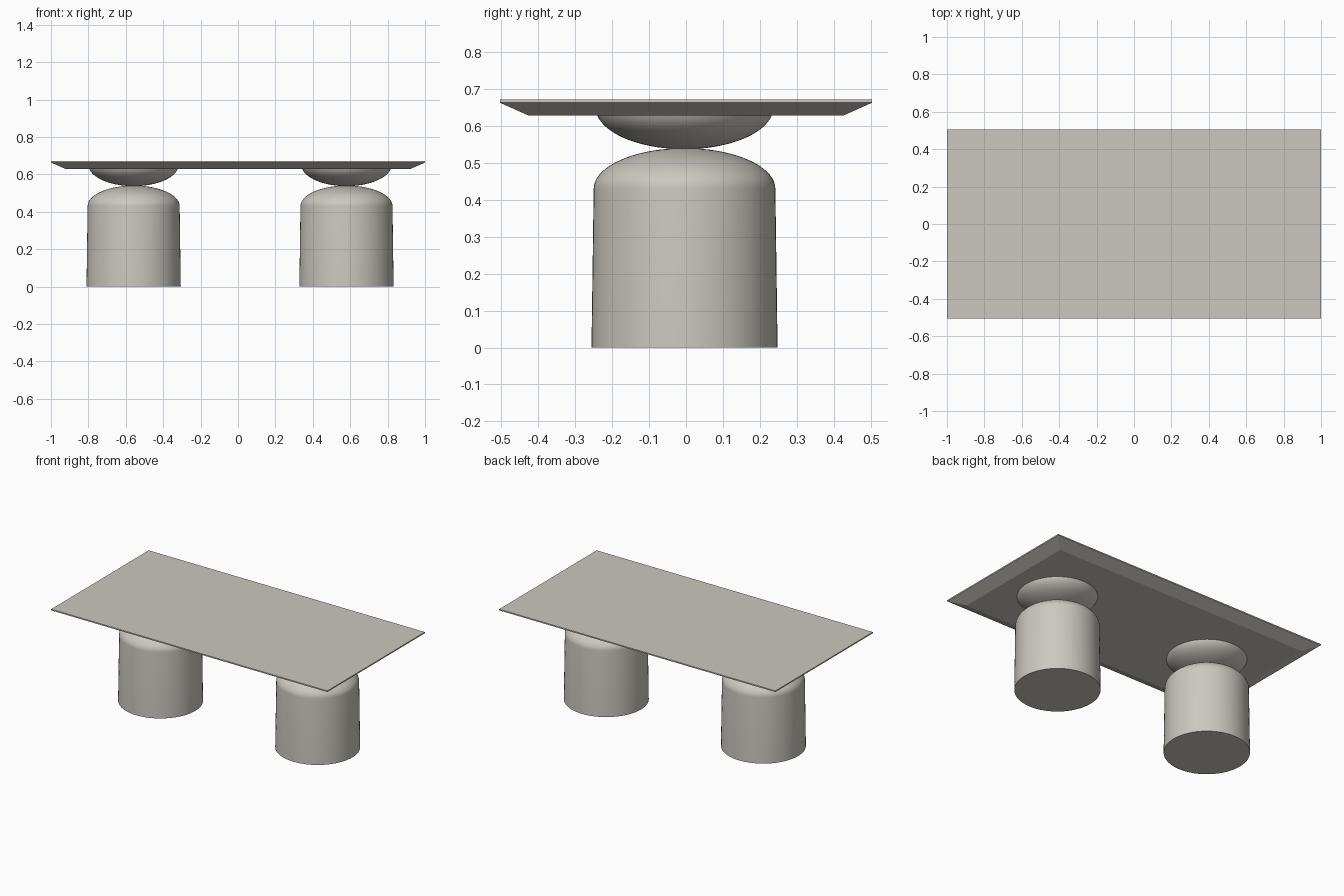
import bpy, bmesh, math

if "Cube" in bpy.data.objects:
    bpy.data.objects.remove(bpy.data.objects["Cube"])

stone = bpy.data.materials.new("warm_grey_stone")
stone.diffuse_color = (0.60, 0.58, 0.52, 1.0)
stone.use_nodes = True
stone.node_tree.nodes["Principled BSDF"].inputs["Base Color"].default_value = stone.diffuse_color


def finish(bm, name, smooth):
    bmesh.ops.recalc_face_normals(bm, faces=bm.faces)
    mesh = bpy.data.meshes.new(name)
    bm.to_mesh(mesh)
    bm.free()
    mesh.materials.append(stone)
    ob = bpy.data.objects.new(name, mesh)
    bpy.context.collection.objects.link(ob)
    if smooth:
        bpy.ops.object.select_all(action='DESELECT')
        ob.select_set(True)
        bpy.context.view_layer.objects.active = ob
        bpy.ops.object.shade_smooth_by_angle(angle=math.radians(35))
    return ob


def loft(rings, name, smooth=False):
    """Join successive rings of points and cap both ends."""
    bm = bmesh.new()
    loops = [[bm.verts.new(p) for p in ring] for ring in rings]
    n = len(loops[0])
    for a, b in zip(loops, loops[1:]):
        for i in range(n):
            j = (i + 1) % n
            bm.faces.new((a[i], a[j], b[j], b[i]))
    bm.faces.new(loops[0][::-1])
    bm.faces.new(loops[-1])
    return finish(bm, name, smooth)


def turned(profile, cx, cy, name, n=64):
    """Lathe a (radius, height) profile about a vertical axis."""
    rings = [[(cx + r * math.cos(2 * math.pi * i / n),
               cy + r * math.sin(2 * math.pi * i / n), z) for i in range(n)]
             for r, z in profile]
    return loft(rings, name, True)


def rect(x, y, z):
    return [(-x, -y, z), (x, -y, z), (x, y, z), (-x, y, z)]


# Table top with a wide bevel underneath and a thin edge
loft([rect(0.92, 0.426, 0.628), rect(1.0, 0.504, 0.663),
      rect(1.0, 0.504, 0.671)], "table_top")

# Slightly tapered drum with a domed shoulder
drum = [(0.252, 0.0)]
for k in range(17):
    t = math.radians(80 * k / 16)
    drum.append((0.246 * math.cos(t), 0.43 + 0.11 * math.sin(t)))

# Shallow bowl: part of an ellipse, cut off by the table top
bowl = []
for k in range(17):
    t = math.radians(10 + 69 * k / 16)
    bowl.append((0.2406 * math.sin(t), 0.65 - 0.113 * math.cos(t)))

for side, cx in (("left", -0.558), ("right", 0.58)):
    turned(drum, cx, -0.004, side + "_drum_leg")
    turned(bowl, cx, -0.004, side + "_bowl_support")
